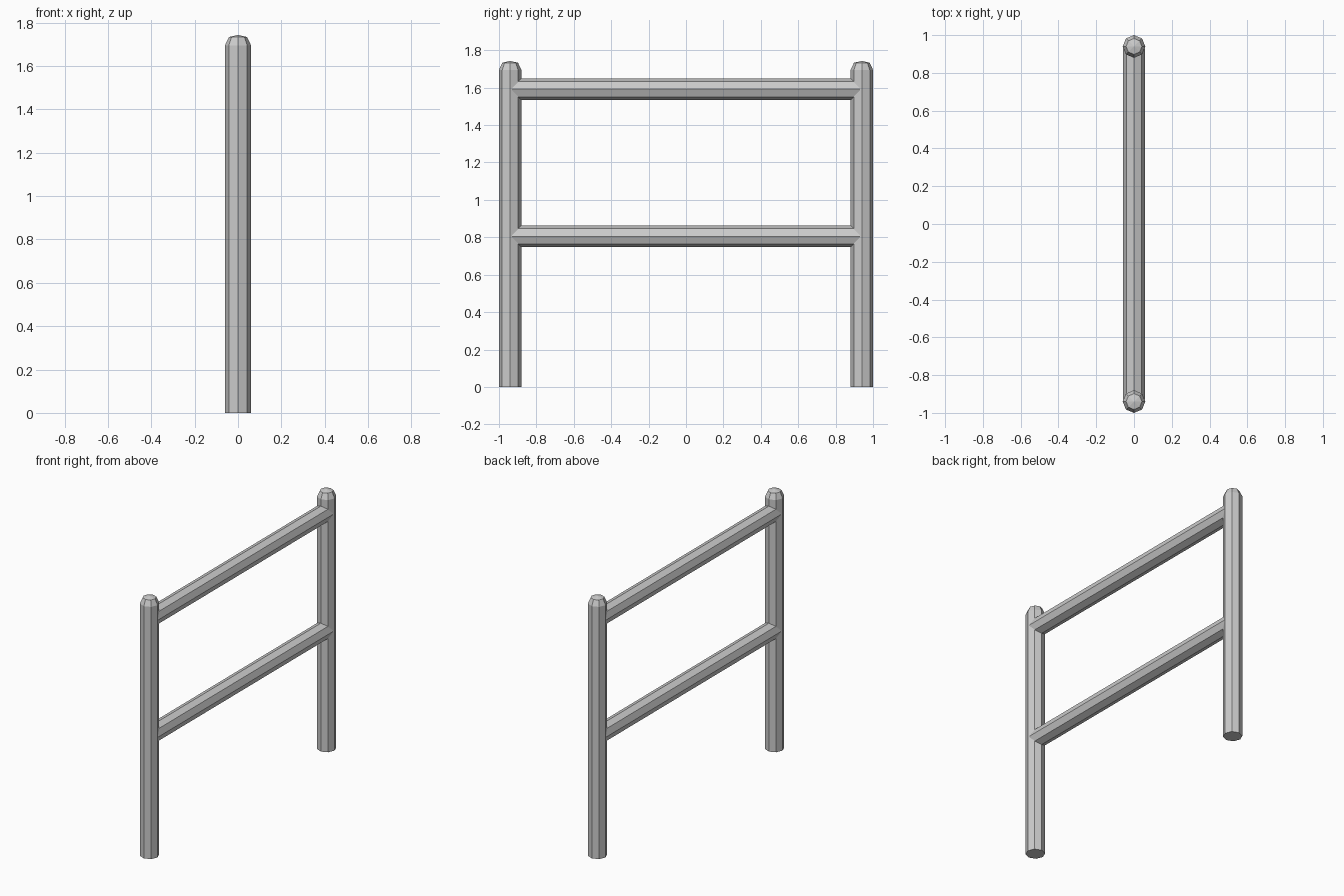
import bpy, bmesh
from math import pi, cos, sin

if "Cube" in bpy.data.objects:
    bpy.data.objects.remove(bpy.data.objects["Cube"])

SIDES = 8


def lathe(name, profile):
    """Eight-sided solid from (radius, height) rings; radius 0 is a tip."""
    bm = bmesh.new()
    rings = []
    for r, z in profile:
        if r == 0:
            rings.append([bm.verts.new((0, 0, z))] * SIDES)
        else:
            rings.append([bm.verts.new((r * cos(2 * pi * i / SIDES),
                                        r * sin(2 * pi * i / SIDES), z))
                          for i in range(SIDES)])
    for a, b in zip(rings, rings[1:]):
        for i in range(SIDES):
            j = (i + 1) % SIDES
            face = [a[i], a[j], b[j], b[i]]
            bm.faces.new(list(dict.fromkeys(face)))
    for ring in (rings[0], rings[-1]):
        if ring[0] is not ring[1]:
            bm.faces.new(ring)
    bmesh.ops.recalc_face_normals(bm, faces=bm.faces)
    mesh = bpy.data.meshes.new(name)
    bm.to_mesh(mesh)
    bm.free()
    obj = bpy.data.objects.new(name, mesh)
    bpy.context.collection.objects.link(obj)
    return obj


# Upright posts with chamfered, slightly domed tops
for label, y in (("front_post", -0.94), ("back_post", 0.94)):
    post = lathe(label, [(0.06, 0), (0.06, 1.695), (0.042, 1.733), (0, 1.743)])
    post.location.y = y

# Horizontal rails running into the posts
for label, z in (("lower_rail", 0.805), ("upper_rail", 1.592)):
    rail = lathe(label, [(0.058, -0.93), (0.058, 0.93)])
    rail.rotation_euler.x = pi / 2
    rail.location.z = z
